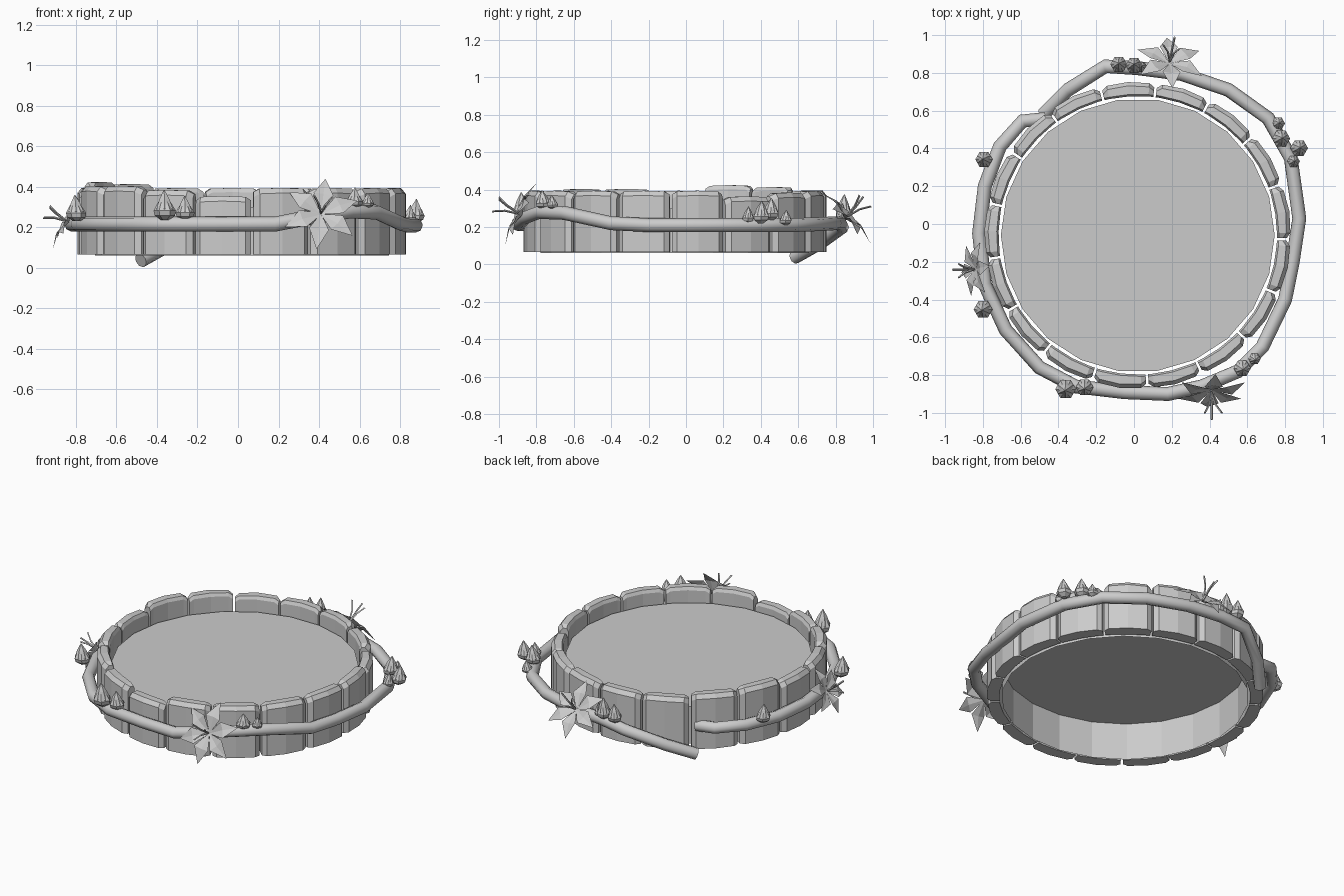
import bpy, bmesh, math
from mathutils import Vector, Matrix

if "Cube" in bpy.data.objects:
    bpy.data.objects.remove(bpy.data.objects["Cube"])

CX, CY = 0.02, -0.06     # centre of the stone ring


def new_object(name, bm):
    bmesh.ops.recalc_face_normals(bm, faces=bm.faces[:])
    me = bpy.data.meshes.new(name)
    bm.to_mesh(me)
    bm.free()
    ob = bpy.data.objects.new(name, me)
    bpy.context.collection.objects.link(ob)
    return ob


def polar(r, a, z):
    return (CX + r * math.cos(a), CY + r * math.sin(a), z)


def skin(bm, rings, cap=True):
    """Join equal closed rings of points into a solid."""
    vs = [[bm.verts.new(p) for p in ring] for ring in rings]
    n = len(vs[0])
    for a, b in zip(vs, vs[1:]):
        for i in range(n):
            bm.faces.new((a[i], a[(i + 1) % n], b[(i + 1) % n], b[i]))
    if cap:
        bm.faces.new(vs[0])
        bm.faces.new(vs[-1])


# Pool: open-bottomed liner with the surface disc
bm = bmesh.new()
N = 22
skin(bm, [[polar(0.725, math.tau * i / N, z) for i in range(N)] for z in (0.06, 0.3)], cap=False)
bm.verts.ensure_lookup_table()
bm.faces.new(bm.verts[N:])
new_object("pool_surface", bm)


# Ring of thin bent stone slabs with chamfered tops and corners
def stone(angle, top):
    bm = bmesh.new()
    half = math.radians(10.1)
    rings = []
    for t, cut in ((-1, 0.02), (-0.8, 0), (0, -0.005), (0.8, 0), (1, 0.02)):
        a = math.radians(angle) + t * half
        ri, ro, h = 0.737, 0.808 - cut, top - cut * 0.8
        prof = [(ri, 0.065), (ro, 0.065), (ro, h - 0.025), (ro - 0.02, h),
                (ri + 0.01, h), (ri, h - 0.02)]
        rings.append([polar(r, a, z) for r, z in prof])
    skin(bm, rings)
    new_object("rim_stone", bm)


tops = [0.39, 0.36, 0.38, 0.39, 0.39, 0.39, 0.41, 0.42, 0.39,
        0.40, 0.40, 0.38, 0.35, 0.39, 0.39, 0.39, 0.39]
for i, top in enumerate(tops):
    stone(9 + i * 360 / 17, top)

# Vine wrapped around the ring, dropping at its loose end
path = [(-.47, .555, .21), (-.59, .545, .22), (-.71, .41, .22), (-.79, .2, .215), (-.82, -.05, .215),
        (-.79, -.32, .215), (-.68, -.56, .215), (-.5, -.76, .215), (-.31, -.86, .215),
        (-.05, -.89, .215), (.18, -.9, .215), (.36, -.86, .25), (.55, -.78, .28), (.68, -.65, .275),
        (.8, -.4, .22), (.84, -.2, .21), (.875, .03, .21), (.83, .35, .21), (.71, .56, .21),
        (.5, .71, .215), (.25, .795, .22), (.02, .825, .22), (-.15, .835, .2),
        (-.35, .71, .11), (-.48, .58, .037)]
cu = bpy.data.curves.new("vine", "CURVE")
cu.dimensions = "3D"
cu.bevel_depth = 0.037
cu.bevel_resolution = 2
cu.use_fill_caps = True
sp = cu.splines.new("POLY")
sp.points.add(len(path) - 1)
for p, co in zip(sp.points, path):
    p.co = (*co, 1)
vine = bpy.data.objects.new("vine", cu)
bpy.context.collection.objects.link(vine)


# Pointed buds sitting on the vine, with an offset inner tip
def bud(x, y, z, r, h):
    bm = bmesh.new()
    out = Vector((x, y, 0)).normalized()
    for k, (scale, height, spin) in enumerate(((1, 0.82, 0), (0.85, 1, 0.5))):
        rings = []
        for s, t in ((0.35, 0), (0.9, 0.18), (1, 0.38), (0.62, 0.68), (0.04, 1)):
            c = Vector((x, y, z)) + out * 0.012 * t + Vector((0, 0, h * height * t))
            rings.append([c + r * s * scale * Vector((math.cos(a), math.sin(a), 0))
                          for a in (math.tau * (i + spin) / 6 for i in range(6))])
        skin(bm, rings)
    new_object("bud", bm)


for b in [(-.36, -.87, .235, .055, .15), (-.26, -.86, .235, .047, .12),
          (.57, -.76, .295, .046, .1), (.635, -.71, .295, .033, .075),
          (.76, .53, .21, .036, .08), (.775, .45, .235, .048, .12),
          (.87, .4, .22, .047, .12), (.84, .33, .22, .034, .09),
          (-.08, .84, .235, .045, .12), (0, .835, .235, .045, .14),
          (.04, .825, .235, .03, .09),
          (-.79, .34, .235, .046, .12), (-.795, -.45, .23, .05, .13)]:
    bud(*b)


# Six-petalled flowers with thin stamens
def flower(centre, normal, size, turn):
    rot = Vector(normal).normalized().to_track_quat("Z", "Y").to_matrix().to_4x4()
    mat = Matrix.Translation(centre) @ rot
    bm = bmesh.new()
    for i in range(6):
        spin = Matrix.Rotation(math.radians(turn + 60 * i), 4, "Z")

        def v(x, y, z):
            return bm.verts.new(mat @ spin @ (Vector((x, y, z)) * size))
        base, mid, tip = v(0, 0, -.08), v(.52, 0, .06), v(1, 0, -.05)
        for s in (-1, 1):
            b, m = v(.2, .11 * s, .0), v(.5, .25 * s, .09)
            bm.faces.new((base, b, m, mid))
            bm.faces.new((mid, m, tip))
    new_object("flower_petals", bm)
    bm = bmesh.new()
    for i in range(3):
        a = math.tau * i / 3 + 0.4
        d = Vector((math.cos(a), math.sin(a), 0))
        r = 0.006
        rings = []
        for z, spread in ((0, 0), (.4, .1), (.7, .27)):
            c = d * spread * size + Vector((0, 0, z * size))
            rings.append([mat @ (c + r * Vector((math.cos(q), math.sin(q), 0)))
                          for q in (math.tau * k / 4 for k in range(4))])
        skin(bm, rings)
    new_object("flower_stamens", bm)


flower((.41, -.89, .27), (.05, -.85, .42), .195, 82)
flower((.19, .86, .255), (.1, .7, .68), .19, 40)
flower((-.845, -.24, .23), (-.85, -.05, .48), .155, 95)
